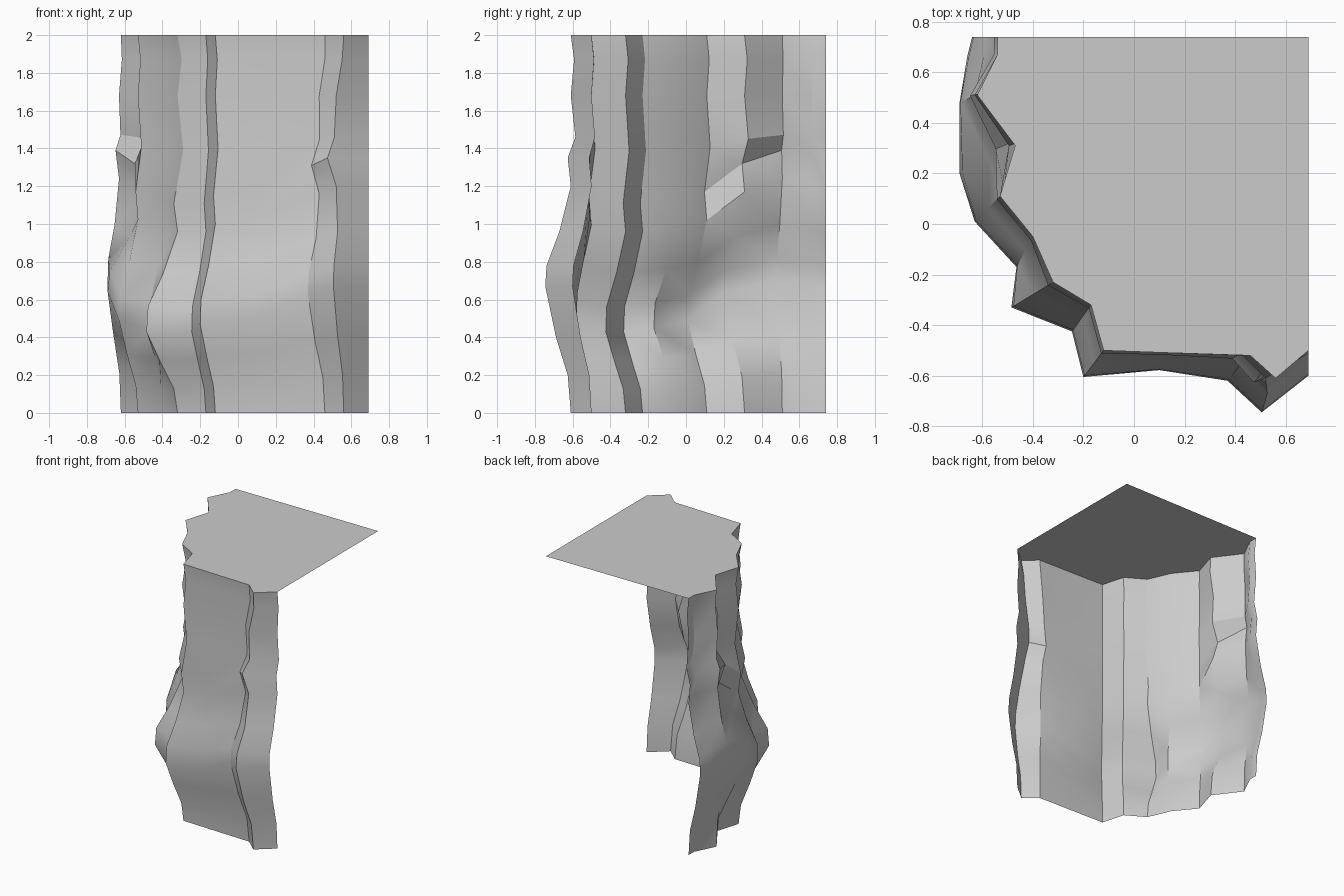
import bpy
import math

# Wall columns: base x, y | bulge dx, dy | ledge dx | upward shift of the strata
COLUMNS = [
    (0.69, -0.50, 0.00, -0.10, 0.00, 0.20),
    (0.56, -0.61, -0.055, -0.135, -0.08, 0.20),
    (0.46, -0.52, -0.09, -0.10, -0.06, 0.16),
    (0.10, -0.508, 0.00, -0.07, 0.00, 0.04),
    (-0.12, -0.50, -0.08, -0.105, 0.00, 0.00),
    (-0.17, -0.32, -0.075, -0.105, 0.00, -0.04),
    (-0.32, -0.23, -0.165, -0.10, 0.00, -0.04),
    (-0.40, -0.05, -0.065, -0.12, 0.00, -0.02),
    (-0.53, 0.11, -0.10, -0.10, 0.00, 0.02),
    (-0.47, 0.31, -0.22, -0.11, -0.05, 0.17),
    (-0.62, 0.51, -0.07, -0.03, -0.02, 0.24),
    (-0.54, 0.67, -0.12, -0.01, 0.00, 0.22),
    (-0.54, 0.74, -0.10, 0.00, 0.00, 0.18),
]

# Strata rows: z | share of the column shift | bulge amount | ledge amount
ROWS = [
    (2.00, 0.0, 0.00, 0.0),
    (1.87, 0.0, -0.13, 0.2),
    (1.68, 0.0, 0.00, 0.5),
    (1.40, 0.3, -0.18, 0.75),
    (1.15, 1.0, 0.12, 1.0),
    (1.00, 1.0, 0.00, 0.5),
    (0.78, 0.9, 0.45, 0.1),
    (0.60, 0.9, 0.95, 0.0),
    (0.47, 1.0, 1.00, 0.0),
    (0.30, 0.5, 0.58, 0.0),
    (0.14, 0.3, 0.12, 0.0),
    (0.00, 0.0, 0.00, 0.0),
]


def make_object(name, verts, faces):
    mesh = bpy.data.meshes.new(name)
    mesh.from_pydata(verts, [], faces)
    mesh.update()
    obj = bpy.data.objects.new(name, mesh)
    bpy.context.collection.objects.link(obj)
    return obj


# Cliff wall: an open sheet of columns and strata
n = len(ROWS)
verts = []
for x, y, dx, dy, ledge, shift in COLUMNS:
    for z, share, bulge, step in ROWS:
        verts.append((x + dx * bulge + ledge * step, y + dy * bulge, z + shift * share))
faces = [(c * n + r, (c + 1) * n + r, (c + 1) * n + r + 1, c * n + r + 1)
         for c in range(len(COLUMNS) - 1) for r in range(n - 1)]
wall = make_object("cliff_wall", verts, faces)
bpy.context.view_layer.objects.active = wall
wall.select_set(True)
bpy.ops.object.shade_smooth_by_angle(angle=math.radians(30))

# Flat cliff top, following the wall's upper edge to the square back corner
rim = [(c[0], c[1], 2.0) for c in COLUMNS] + [(0.69, 0.74, 2.0)]
make_object("cliff_top", rim, [tuple(reversed(range(len(rim))))])
